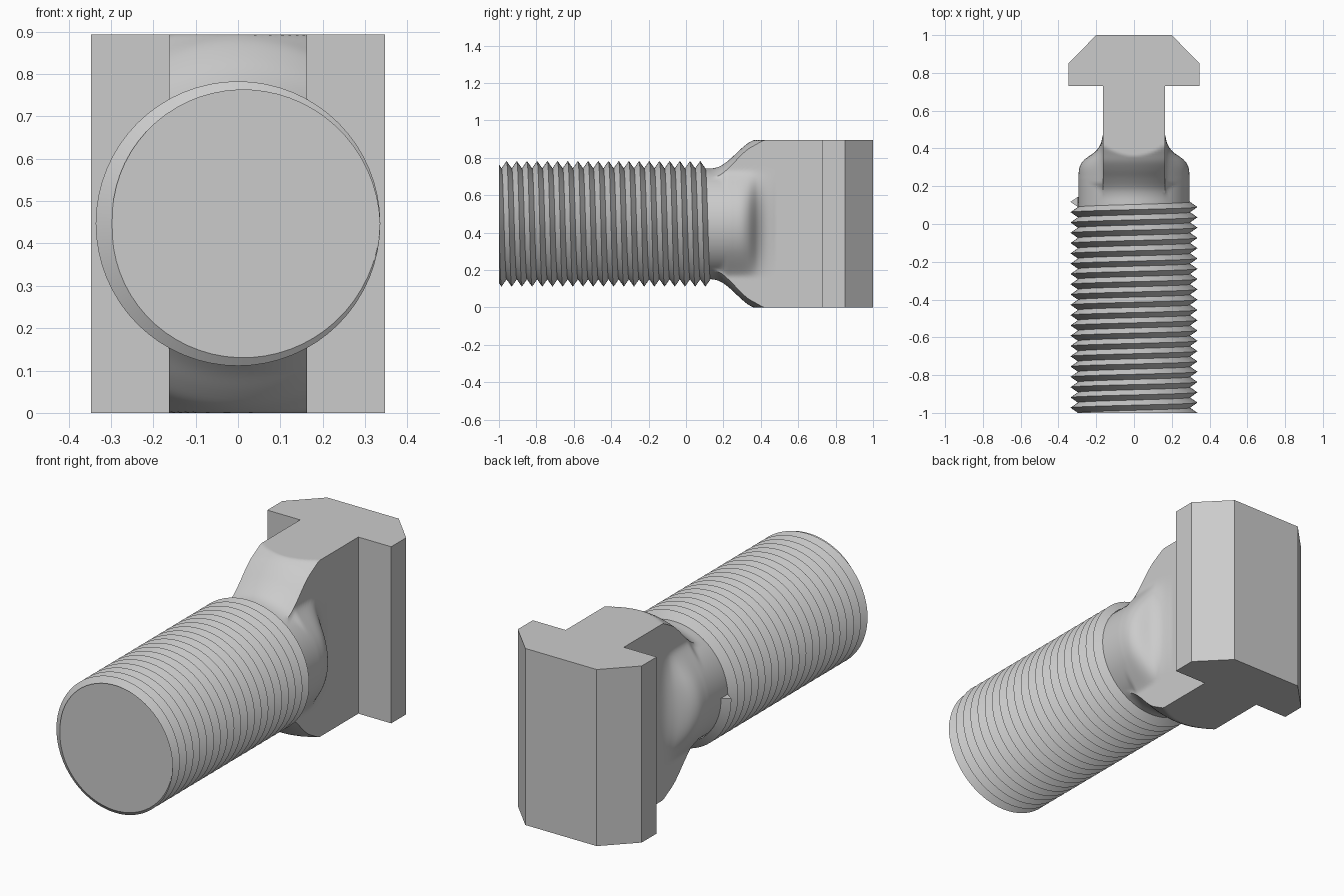
import bpy, bmesh, math

cube = bpy.data.objects.get("Cube")
if cube:
    bpy.data.objects.remove(cube, do_unlink=True)

MID = 0.447      # height of the shaft axis, also half the head height
ROOT, CREST = 0.297, 0.336
STEM = 0.163     # half thickness of the flat stem
TURNS, SEG = 20.5, 64
PITCH = 1.117 / TURNS

steel = bpy.data.materials.new("grey_steel")
steel.use_nodes = True
GREY = (0.6, 0.6, 0.6, 1)
steel.diffuse_color = GREY
steel.node_tree.nodes["Principled BSDF"].inputs["Base Color"].default_value = GREY


def finish(bm, name):
    bmesh.ops.remove_doubles(bm, verts=bm.verts, dist=0.0001)
    bmesh.ops.recalc_face_normals(bm, faces=bm.faces)
    mesh = bpy.data.meshes.new(name)
    bm.to_mesh(mesh)
    bm.free()
    mesh.materials.append(steel)
    obj = bpy.data.objects.new(name, mesh)
    bpy.context.collection.objects.link(obj)
    bpy.ops.object.select_all(action='DESELECT')
    obj.select_set(True)
    bpy.context.view_layer.objects.active = obj
    bpy.ops.object.shade_smooth_by_angle(angle=math.radians(30))
    return obj


def bridge(bm, a, b, closed):
    for i in range(len(a) if closed else len(a) - 1):
        j = (i + 1) % len(a)
        bm.faces.new((a[i], a[j], b[j], b[i]))


def curve(points, y):
    """Piecewise smooth value through (y, value) points."""
    n = len(points)
    if y <= points[0][0]:
        return points[0][1]
    for i in range(n - 1):
        (y0, v0), (y1, v1) = points[i], points[i + 1]
        if y <= y1:
            pa, pb = points[max(i - 1, 0)], points[min(i + 2, n - 1)]
            m0 = (v1 - pa[1]) / (y1 - pa[0]) * (y1 - y0)
            m1 = (pb[1] - v0) / (pb[0] - y0) * (y1 - y0)
            t = (y - y0) / (y1 - y0)
            return ((2*t**3 - 3*t*t + 1) * v0 + (t**3 - 2*t*t + t) * m0
                    + (3*t*t - 2*t**3) * v1 + (t**3 - t*t) * m1)
    return points[-1][1]


# Threaded shaft: a helical V ribbon trimmed flat at the front end
def thread_point(bm, t, y, r):
    if y < -1:
        u = (-t / math.tau) % 1
        y, r = -1, CREST - (CREST - ROOT) * 2 * min(u, 1 - u)
    return bm.verts.new((r * math.cos(t), y, MID - r * math.sin(t)))


bm = bmesh.new()
previous = None
for k in range(-SEG // 2, int(TURNS * SEG) + 1):
    t = math.tau * k / SEG
    y = -1 + PITCH * k / SEG
    row = [thread_point(bm, t, y + PITCH / 2 * s, ROOT if s else CREST) for s in (-1, 0, 1)]
    if previous:
        bridge(bm, previous, row, False)
    previous = row
bm.faces.new(previous)
bm.faces.new([thread_point(bm, math.tau * k / SEG, -2, 0) for k in range(SEG)])
bmesh.ops.dissolve_degenerate(bm, dist=0.00001, edges=bm.edges)
finish(bm, "threaded_shaft")

# Neck: round section blending into the flat stem
FLARE = [(0.1, 0.295), (0.15, 0.298), (0.19, 0.312), (0.24, 0.35), (0.29, 0.397),
         (0.33, 0.43), (0.37, 0.452), (0.42, 0.478)]
SHOULDER = [(0.24, 1), (0.3, 0.95), (0.335, 0.8), (0.36, 0.56), (0.38, 0.34),
            (0.42, 0.12), (0.48, 0)]


def neck_quarter(y):
    """Section points (x, z) from the side round to the top."""
    r = curve(FLARE, y)
    g = max(0, min(1, curve(SHOULDER, y)))
    zc = min(MID, math.sqrt(r * r - STEM * STEM))

    def side(z):
        round_x = math.sqrt(max(0, 0.295 ** 2 - z * z))
        return STEM + g * (round_x - STEM)

    k = max(1e-6, min(0.09 * g, STEM - side(zc)))
    pts = []
    for i in range(25):
        z = zc * i / 24
        a = side(z)
        h = max(k - abs(a - STEM), 0) / k
        pts.append((max(a, STEM) + h * h * k / 4, z))
    for i in range(1, 11):
        x = STEM * (1 - i / 10)
        pts.append((x, min(MID, math.sqrt(r * r - x * x))))
    return pts


bm = bmesh.new()
previous = None
for y in [0.0] + [0.1 + 0.01 * i for i in range(41)]:
    q = neck_quarter(y)
    half = q + [(-x, z) for x, z in q[-2::-1]]
    ring = half + [(x, -z) for x, z in half[-2:0:-1]]
    row = [bm.verts.new((x, y, MID + z)) for x, z in ring]
    if previous:
        bridge(bm, previous, row, True)
    previous = row
finish(bm, "neck")

# T shaped head with its flat stem, extruded upward
right = [(STEM, 0.5), (STEM, 0.73), (0.347, 0.73), (0.347, 0.85), (0.2, 1)]
outline = right + [(-x, y) for x, y in reversed(right)]
bm = bmesh.new()
low, high = [[bm.verts.new((x, y, z)) for x, y in outline] for z in (0, 2 * MID)]
bridge(bm, low, high, False)   # left open where the stem meets the neck
bm.faces.new(low)
bm.faces.new(high)
finish(bm, "t_head")
